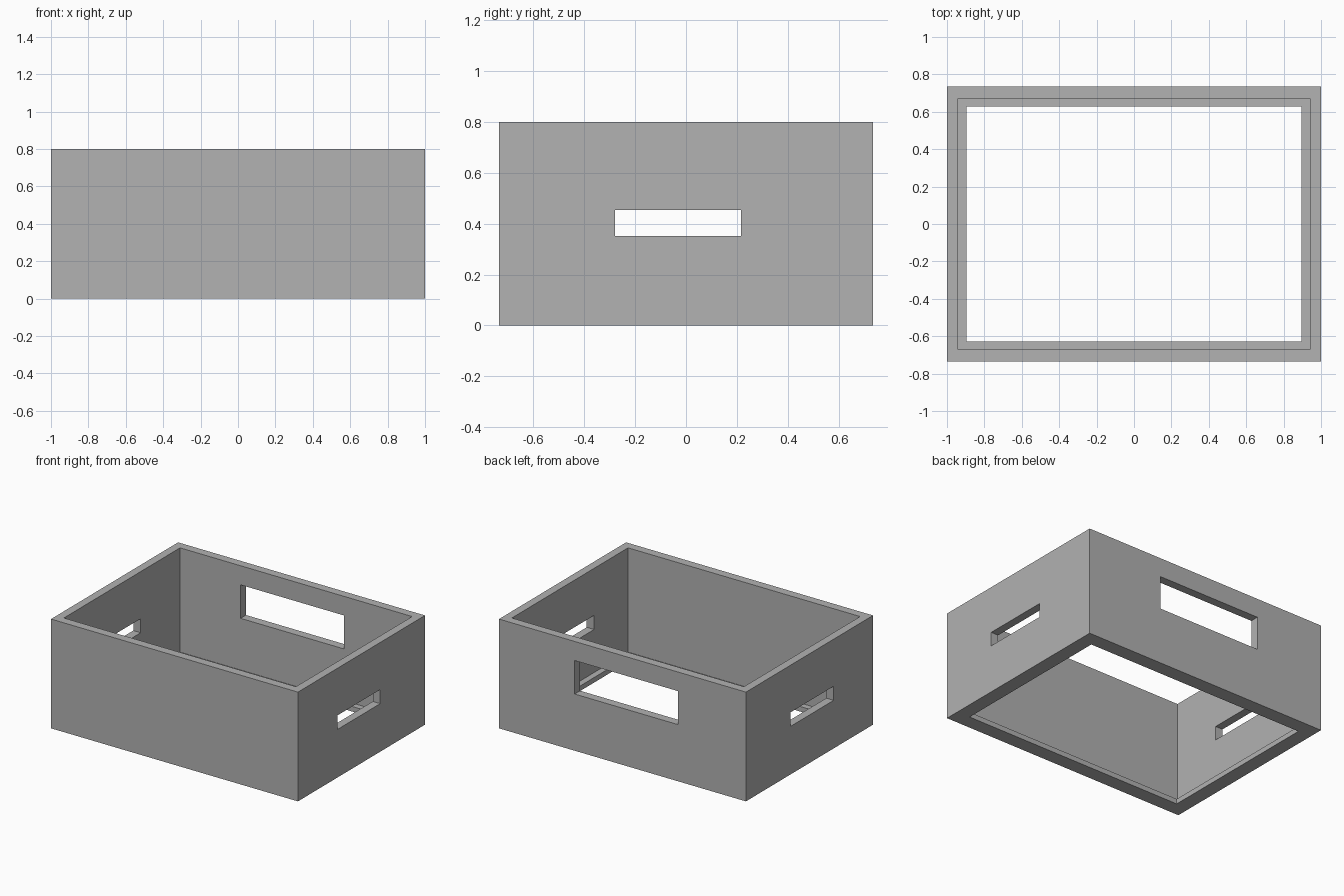
import bpy

cube = bpy.data.objects.get("Cube")
if cube:
    bpy.data.objects.remove(cube, do_unlink=True)

grey = bpy.data.materials.new("plain grey")
grey.use_nodes = True
grey.diffuse_color = (0.445, 0.445, 0.445, 1)
grey.node_tree.nodes["Principled BSDF"].inputs["Base Color"].default_value = grey.diffuse_color


def block(name, x, y, z):
    """Box spanning the (low, high) range on each axis."""
    ranges = (x, y, z)
    bpy.ops.mesh.primitive_cube_add(size=1, location=[(a + b) / 2 for a, b in ranges])
    ob = bpy.context.object
    ob.name = name
    ob.scale = [b - a for a, b in ranges]
    bpy.ops.object.transform_apply(location=True, rotation=False, scale=True)
    ob.data.materials.append(grey)
    return ob


def cut(body, cutter):
    """Subtract the cutter from the body and discard it."""
    cutter.hide_render = True
    mod = body.modifiers.new(cutter.name, 'BOOLEAN')
    mod.operation = 'DIFFERENCE'
    mod.solver = 'EXACT'
    mod.object = cutter
    bpy.context.view_layer.objects.active = body
    bpy.ops.object.modifier_apply(modifier=mod.name)
    bpy.data.objects.remove(cutter, do_unlink=True)


half_y, ledge_top, height = 0.735, 0.037, 0.8
inner_x, inner_y = 0.94, 0.672
open_x, open_y = 0.895, 0.627

# Outer shell
box = block("box_frame", (-1, 1), (-half_y, half_y), (0, height))

# Interior above the ledge, then the open bottom inside the ledge
cut(box, block("interior", (-inner_x, inner_x), (-inner_y, inner_y), (ledge_top, 1)))
cut(box, block("bottom_opening", (-open_x, open_x), (-open_y, open_y), (-0.2, 0.2)))

# Slots through both side walls
cut(box, block("side_slots", (-1.2, 1.2), (-0.28, 0.217), (0.352, 0.455)))

# Window in the back wall
cut(box, block("back_window", (-0.45, 0.387), (0.5, 1), (0.415, 0.66)))
